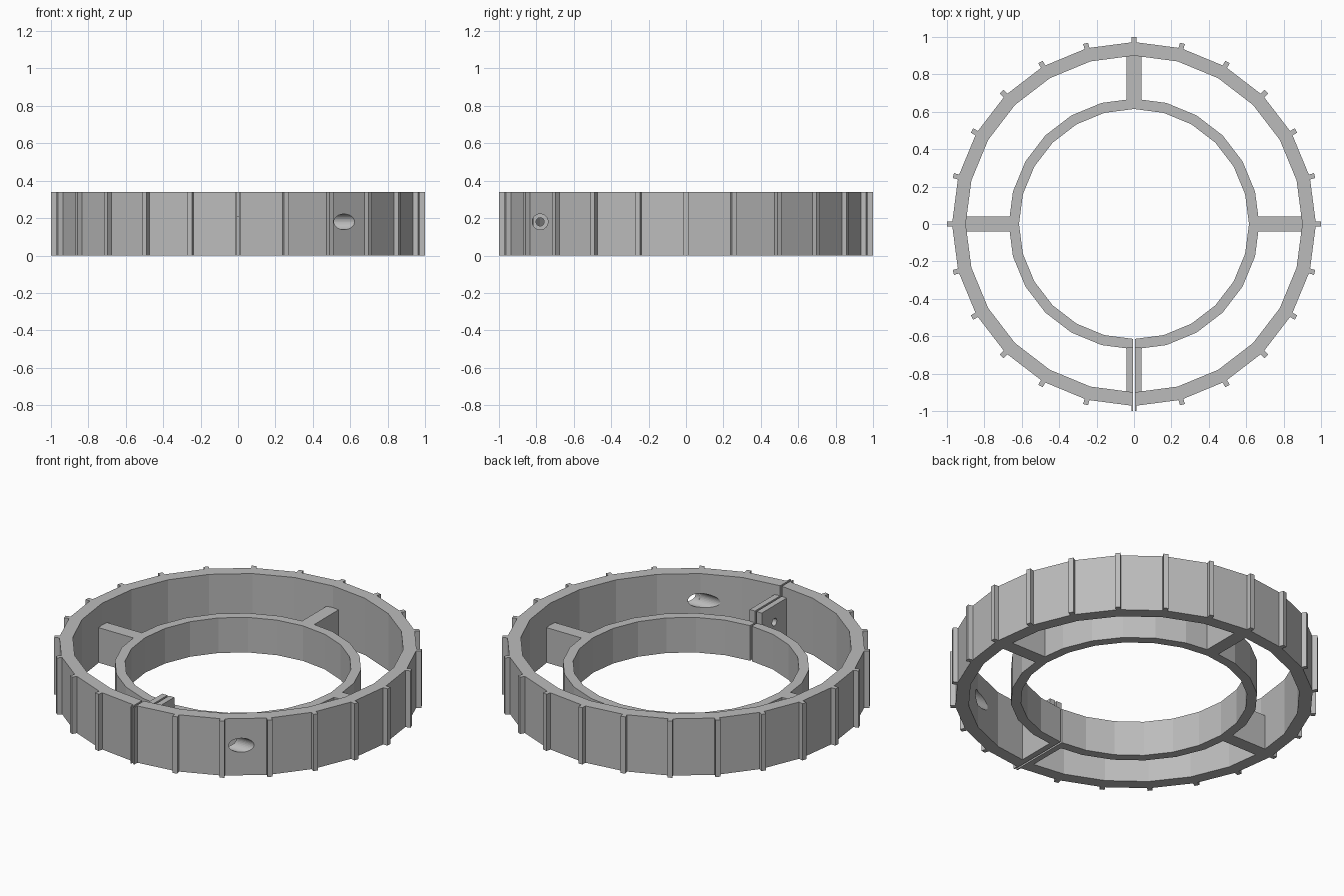
import bpy, bmesh, math
from mathutils import Matrix, Vector

cube = bpy.data.objects.get("Cube")
if cube:
    bpy.data.objects.remove(cube, do_unlink=True)

SIDES = 24
HEIGHT = 0.34       # outer ring and ribs
LOW = 0.21          # inner ring and struts
LUG_TOP = 0.28
HOLE = (-0.78, 0.18)  # y and z of the screw axis

grey = bpy.data.materials.new("plain grey")
grey.use_nodes = True
grey.diffuse_color = (0.5, 0.5, 0.5, 1)
grey.node_tree.nodes["Principled BSDF"].inputs["Base Color"].default_value = (0.5, 0.5, 0.5, 1)


def finish(name, bm):
    bmesh.ops.recalc_face_normals(bm, faces=bm.faces[:])
    mesh = bpy.data.meshes.new(name)
    bm.to_mesh(mesh)
    bm.free()
    mesh.materials.append(grey)
    obj = bpy.data.objects.new(name, mesh)
    bpy.context.collection.objects.link(obj)
    return obj


def ring(name, inner, outer, height):
    """Rectangular section spun into a many-sided ring, one corner on each axis."""
    bm = bmesh.new()
    corners = [bm.verts.new((r, 0, z)) for r, z in
               ((inner, 0), (outer, 0), (outer, height), (inner, height))]
    edges = [bm.edges.new((corners[i], corners[(i + 1) % 4])) for i in range(4)]
    bmesh.ops.spin(bm, geom=corners + edges, cent=(0, 0, 0), axis=(0, 0, 1),
                   angle=math.tau, steps=SIDES, use_merge=True)
    bmesh.ops.remove_doubles(bm, verts=bm.verts[:], dist=0.0001)
    return finish(name, bm)


def spoke(name, angle, start, end, width, height):
    """Radial block standing on the ground."""
    bm = bmesh.new()
    place = (Matrix.Rotation(angle, 4, 'Z')
             @ Matrix.Translation(((start + end) / 2, 0, height / 2))
             @ Matrix.Diagonal((end - start, width, height, 1)))
    bmesh.ops.create_cube(bm, size=1, matrix=place)
    return finish(name, bm)


def rod(name, radius, x_from, x_to):
    """Cylinder along x on the screw axis."""
    bm = bmesh.new()
    place = (Matrix.Translation(((x_from + x_to) / 2, *HOLE))
             @ Matrix.Rotation(math.pi / 2, 4, 'Y'))
    bmesh.ops.create_cone(bm, cap_ends=True, segments=32, radius1=radius,
                          radius2=radius, depth=x_to - x_from, matrix=place)
    return finish(name, bm)


def cut(obj, cutter):
    mod = obj.modifiers.new("cut", 'BOOLEAN')
    mod.operation = 'DIFFERENCE'
    mod.solver = 'EXACT'
    mod.object = cutter
    with bpy.context.temp_override(object=obj, active_object=obj):
        bpy.ops.object.modifier_apply(modifier=mod.name)


# Rings
outer_ring = ring("outer_ring", 0.9, 0.973, HEIGHT)
inner_ring = ring("inner_ring", 0.615, 0.67, LOW)

# Grip ribs on every corner of the outer ring
front = -math.pi / 2
ribs = [spoke(f"rib_{i + 1}", front + i * math.tau / SIDES, 0.95, 1.0, 0.027, HEIGHT)
        for i in range(SIDES)]

# Struts between the rings
for name, angle in (("left_strut", 0), ("back_strut", math.pi / 2), ("right_strut", math.pi)):
    spoke(name, angle, 0.66, 0.905, 0.08, LOW)

# Taller clamp lugs at the front
clamp_lugs = spoke("clamp_lugs", front, 0.66, 0.905, 0.08, LUG_TOP)

# Clamp slit, screw hole and access hole
slit = spoke("slit_cutter", front, 0.5, 1.1, 0.011, 1.0)
slit.location.z = -0.3
screw = rod("screw_cutter", 0.022, -0.2, 0.2)
access = rod("access_cutter", 0.042, 0.3, 0.8)
bpy.context.view_layer.update()
for part, cutters in ((outer_ring, (slit, access)), (inner_ring, (slit,)),
                      (ribs[0], (slit,)), (clamp_lugs, (slit, screw))):
    for cutter in cutters:
        cut(part, cutter)
for cutter in (slit, screw, access):
    bpy.data.objects.remove(cutter, do_unlink=True)
